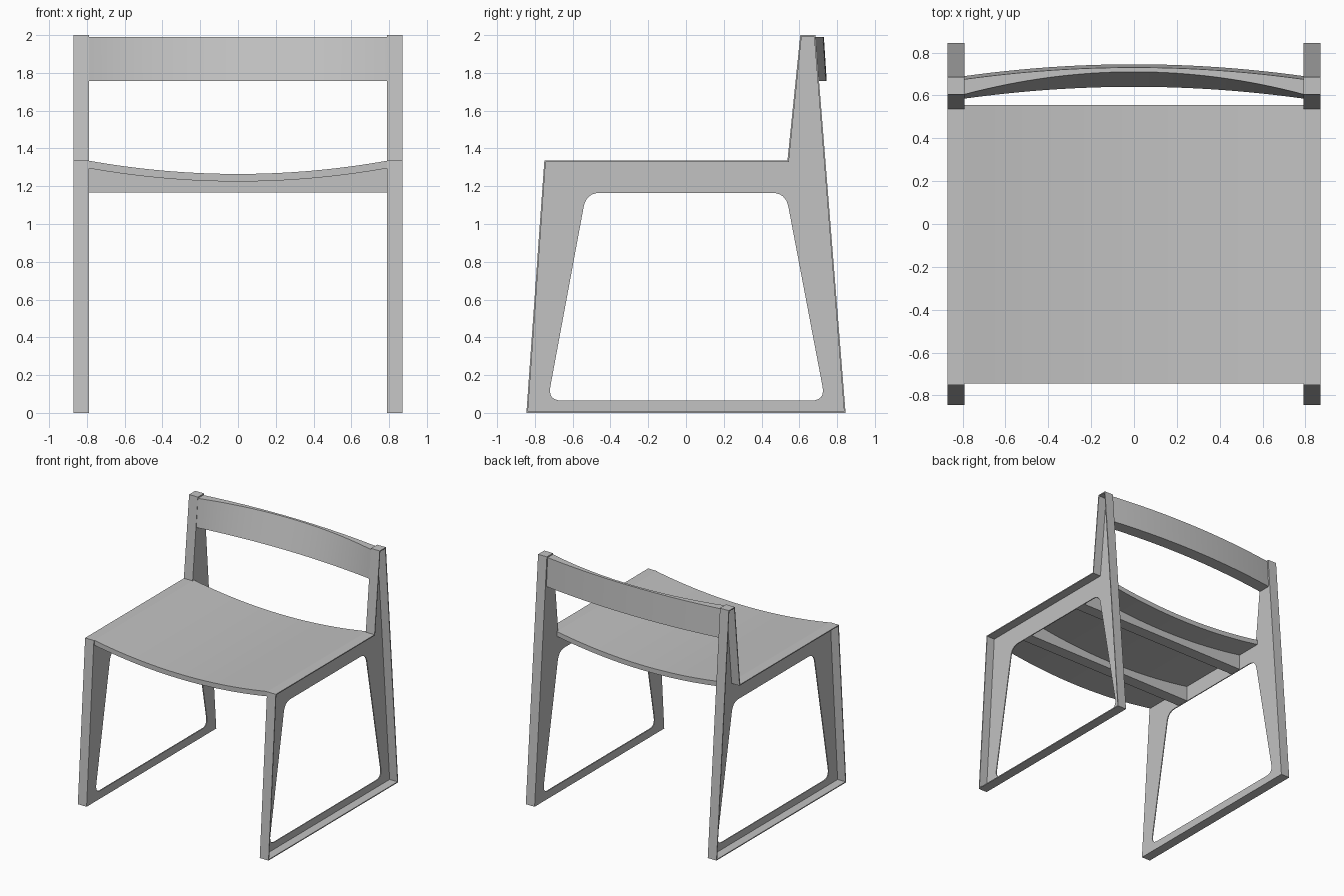
import bpy
import bmesh
from math import radians
from mathutils import Vector

cube = bpy.data.objects.get("Cube")
if cube:
    bpy.data.objects.remove(cube, do_unlink=True)

GREY = (0.54, 0.54, 0.54, 1)
grey = bpy.data.materials.new("plain grey")
grey.use_nodes = True
grey.diffuse_color = GREY
grey.node_tree.nodes["Principled BSDF"].inputs["Base Color"].default_value = GREY

INNER, OUTER = 0.79, 0.87
SHEET = 0.008


def smooth(obj):
    bpy.ops.object.select_all(action="DESELECT")
    obj.select_set(True)
    bpy.context.view_layer.objects.active = obj
    bpy.ops.object.shade_smooth_by_angle(angle=radians(30))


def rounded(corners, tangent, steps=6):
    """Replace every corner of a loop with a small arc."""
    points = []
    for i, c in enumerate(corners):
        c = Vector(c)
        a = c + (Vector(corners[i - 1]) - c).normalized() * tangent
        b = c + (Vector(corners[(i + 1) % len(corners)]) - c).normalized() * tangent
        for k in range(steps + 1):
            t = k / steps
            points.append(a * (1 - t) ** 2 + c * 2 * t * (1 - t) + b * t ** 2)
    return points


def inset(corners, distance):
    """Move a clockwise loop inwards with mitred corners."""
    points = []
    for i, c in enumerate(corners):
        c = Vector(c)
        d1 = (c - Vector(corners[i - 1])).normalized()
        d2 = (Vector(corners[(i + 1) % len(corners)]) - c).normalized()
        n1, n2 = Vector((d1.y, -d1.x)), Vector((d2.y, -d2.x))
        points.append(c + (n1 + n2) * distance / (1 + n1.dot(n2)))
    return points


def flat_ring(name, x_from, x_to, loops):
    """Plate in the yz plane between two x values, an outline with a hole."""
    curve = bpy.data.curves.new(name, "CURVE")
    curve.dimensions = "2D"
    curve.fill_mode = "BOTH"
    curve.extrude = abs(x_to - x_from) / 2
    for loop in loops:
        spline = curve.splines.new("POLY")
        spline.points.add(len(loop) - 1)
        for p, co in zip(spline.points, loop):
            p.co = (co[0], co[1], 0, 1)
        spline.use_cyclic_u = True
    obj = bpy.data.objects.new(name, curve)
    bpy.context.collection.objects.link(obj)
    obj.rotation_euler = (radians(90), 0, radians(90))
    obj.location.x = (x_from + x_to) / 2
    bpy.ops.object.select_all(action="DESELECT")
    obj.select_set(True)
    bpy.context.view_layer.objects.active = obj
    bpy.ops.object.convert(target="MESH")
    obj = bpy.context.view_layer.objects.active
    obj.data.materials.clear()
    obj.data.materials.append(grey)
    smooth(obj)


def lofted(name, section, steps=32):
    """Span between the frames; section(s) gives yz points, s = 0 centre to 1 end."""
    bm = bmesh.new()
    rings = []
    for i in range(steps + 1):
        u = 2 * i / steps - 1
        rings.append([bm.verts.new((u * INNER, y, z)) for y, z in section(u * u)])
    for a, b in zip(rings, rings[1:]):
        for k in range(len(a)):
            j = (k + 1) % len(a)
            bm.faces.new((a[k], a[j], b[j], b[k]))
    bm.faces.new(rings[0])
    bm.faces.new(rings[-1])
    bmesh.ops.recalc_face_normals(bm, faces=bm.faces)
    mesh = bpy.data.meshes.new(name)
    bm.to_mesh(mesh)
    bm.free()
    mesh.materials.append(grey)
    obj = bpy.data.objects.new(name, mesh)
    bpy.context.collection.objects.link(obj)
    smooth(obj)


# Side frames: a thin inner web with a wide rim around it, open to the outside
outline = [(-0.845, 0), (-0.75, 1.335), (0.537, 1.335), (0.605, 2), (0.685, 2), (0.845, 0)]
opening = rounded([(-0.732, 0.065), (-0.528, 1.165), (0.528, 1.165), (0.737, 0.065)], 0.075)
rim_inside = inset(outline, SHEET)
for side, sign in (("left", 1), ("right", -1)):
    flat_ring(side + "_frame_web", sign * INNER, sign * (INNER + SHEET), [rim_inside, opening])
    flat_ring(side + "_frame_rim", sign * INNER, sign * OUTER, [outline, rim_inside])


# Dished seat panel
def seat(s):
    top = 1.265 + 0.07 * s
    low = top - 0.04
    return [(-0.745, low), (0.555, low), (0.555, top), (-0.745, top)]


# Curved backrest, thinner along the top in the middle
def backrest(s):
    return [(0.64 - 0.055 * s, 1.757), (0.745 - 0.055 * s, 1.757),
            (0.73 - 0.055 * s, 1.99), (0.71 - 0.105 * s, 1.99)]


lofted("seat", seat)
lofted("backrest", backrest)


# Cross bars under the seat, shaped to its underside
def cross_bar(front, back):
    def section(s):
        top = 1.226 + 0.07 * s
        return [(front, 1.167), (back, 1.167), (back, top), (front, top)]
    return section


lofted("front_cross_bar", cross_bar(-0.4, -0.3))
lofted("rear_cross_bar", cross_bar(0.24, 0.34))
